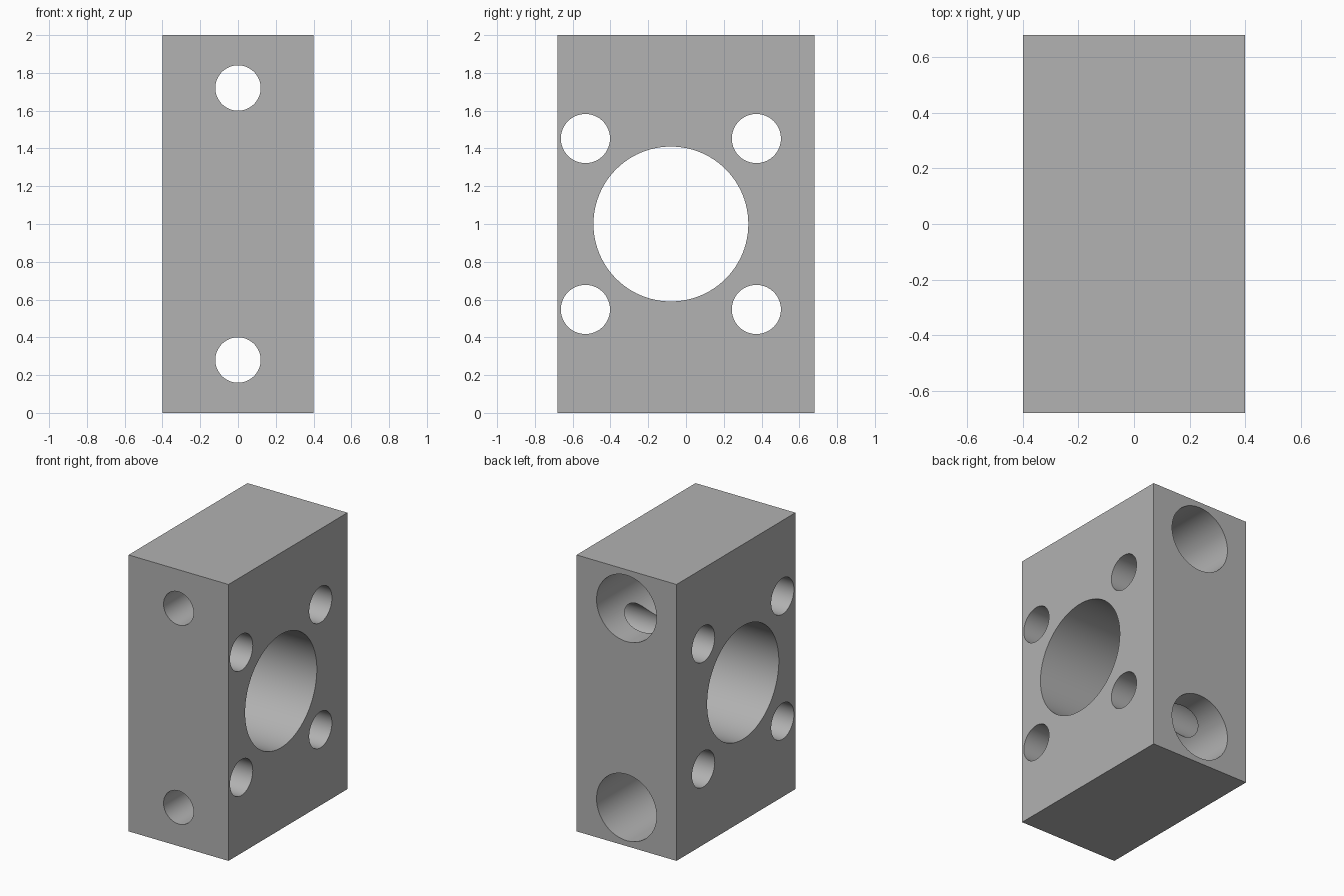
import bpy
import math

default = bpy.data.objects.get("Cube")
if default:
    bpy.data.objects.remove(default, do_unlink=True)

WIDTH, DEPTH, HEIGHT = 0.8, 1.36, 2.0
BORE_Y = -0.08        # bore axis sits forward of the block centre
BOLT_OFFSET = 0.4525  # bolt spacing from the bore axis
SCREW_OFFSET = 0.72   # mounting screw spacing from mid height
COUNTERBORE_DEPTH = 0.8

# Plain grey metal
metal = bpy.data.materials.new("grey_metal")
metal.use_nodes = True
grey = (0.445, 0.445, 0.445, 1)
metal.diffuse_color = grey
metal.node_tree.nodes["Principled BSDF"].inputs["Base Color"].default_value = grey

# Solid block
bpy.ops.mesh.primitive_cube_add(size=1, location=(0, 0, HEIGHT / 2))
block = bpy.context.object
block.name = "mounting_block"
block.scale = (WIDTH, DEPTH, HEIGHT)
bpy.ops.object.transform_apply(location=True, rotation=False, scale=True)
block.data.materials.append(metal)


def drill(name, radius, length, location, axis):
    """Cut a round hole along the x or y axis."""
    turn = (0, math.pi / 2, 0) if axis == "x" else (math.pi / 2, 0, 0)
    bpy.ops.mesh.primitive_cylinder_add(vertices=96, radius=radius, depth=length,
                                        location=location, rotation=turn)
    cutter = bpy.context.object
    cutter.name = name
    cutter.hide_render = True
    cutter.data.materials.append(metal)
    bpy.context.view_layer.objects.active = block
    cut = block.modifiers.new(name, "BOOLEAN")
    cut.operation = "DIFFERENCE"
    cut.solver = "EXACT"
    cut.object = cutter
    bpy.ops.object.modifier_apply(modifier=cut.name)
    bpy.data.objects.remove(cutter, do_unlink=True)


# Central bore and the four bolt holes around it
middle = HEIGHT / 2
drill("central_bore", 0.41, 2, (0, BORE_Y, middle), "x")
for side in (-1, 1):
    for level in (-1, 1):
        drill("bolt_hole", 0.13, 2,
              (0, BORE_Y + side * BOLT_OFFSET, middle + level * BOLT_OFFSET), "x")

# Screw holes from front to back, counterbored at the back
for level in (-1, 1):
    z = middle + level * SCREW_OFFSET
    drill("screw_hole", 0.12, 3, (0, 0, z), "y")
    drill("counterbore", 0.24, COUNTERBORE_DEPTH * 2, (0, DEPTH / 2, z), "y")

# Smooth hole walls with crisp edges
bpy.ops.object.select_all(action="DESELECT")
block.select_set(True)
bpy.context.view_layer.objects.active = block
bpy.ops.object.shade_smooth_by_angle(angle=math.radians(30))
